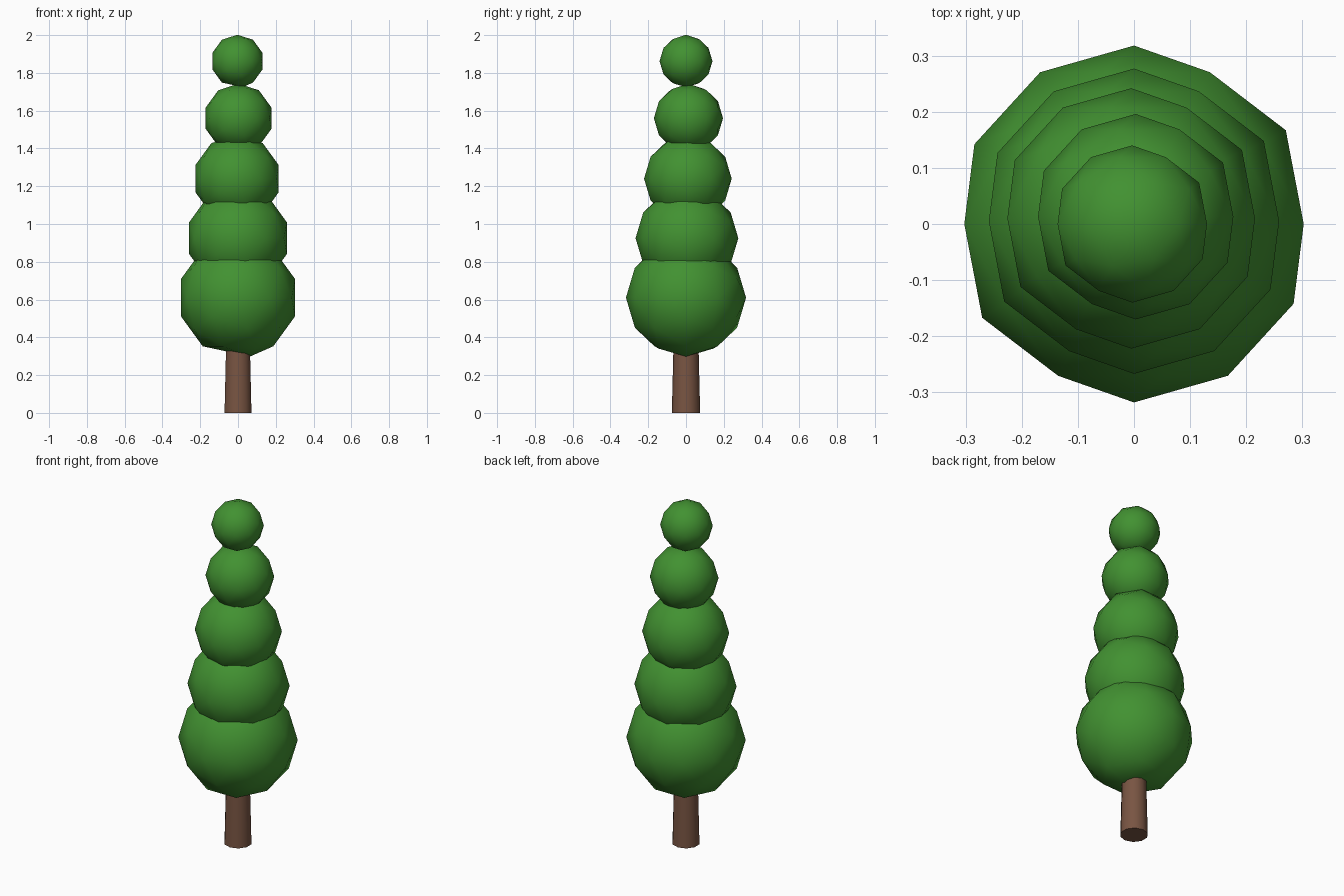
import bpy
import bmesh
import math
from mathutils import Matrix

cube = bpy.data.objects.get("Cube")
if cube:
    bpy.data.objects.remove(cube, do_unlink=True)


def make_material(name, color):
    mat = bpy.data.materials.new(name)
    mat.use_nodes = True
    mat.diffuse_color = (*color, 1)
    mat.node_tree.nodes["Principled BSDF"].inputs["Base Color"].default_value = (*color, 1)
    return mat


def make_object(name, bm, mat, angle):
    mesh = bpy.data.meshes.new(name)
    bm.to_mesh(mesh)
    bm.free()
    mesh.materials.append(mat)
    obj = bpy.data.objects.new(name, mesh)
    bpy.context.collection.objects.link(obj)
    bpy.ops.object.select_all(action="DESELECT")
    obj.select_set(True)
    bpy.context.view_layer.objects.active = obj
    bpy.ops.object.shade_smooth_by_angle(angle=math.radians(angle))
    return obj


leaf = make_material("leaf green", (0.054, 0.285, 0.031))
bark = make_material("bark brown", (0.19, 0.09, 0.055))

# Stacked foliage balls: name, centre (x, y, z), radius
BALLS = [
    ("foliage_bottom", (0, 0, 0.61), 0.318),
    ("foliage_lower", (0, 0.005, 0.925), 0.272),
    ("foliage_middle", (-0.005, 0.01, 1.24), 0.232),
    ("foliage_upper", (0.003, 0.013, 1.56), 0.183),
    ("foliage_top", (-0.003, 0, 1.862), 0.14),
]
for name, centre, radius in BALLS:
    bm = bmesh.new()
    bmesh.ops.create_icosphere(bm, subdivisions=2, radius=radius,
                               matrix=Matrix.Rotation(math.pi / 2, 4, "X"))
    # The lowest corner leans a little to one side
    lowest = min(bm.verts, key=lambda v: v.co.z)
    lowest.co.x += 0.2 * radius
    lowest.co.z *= 0.98
    ball = make_object(name, bm, leaf, 60)
    ball.location = centre

# Slightly tapered trunk, running up into the lowest ball
bm = bmesh.new()
bmesh.ops.create_cone(bm, cap_ends=True, segments=10, radius1=0.075, radius2=0.064,
                      depth=0.45, matrix=Matrix.Translation((0, 0, 0.225)))
make_object("trunk", bm, bark, 40)
